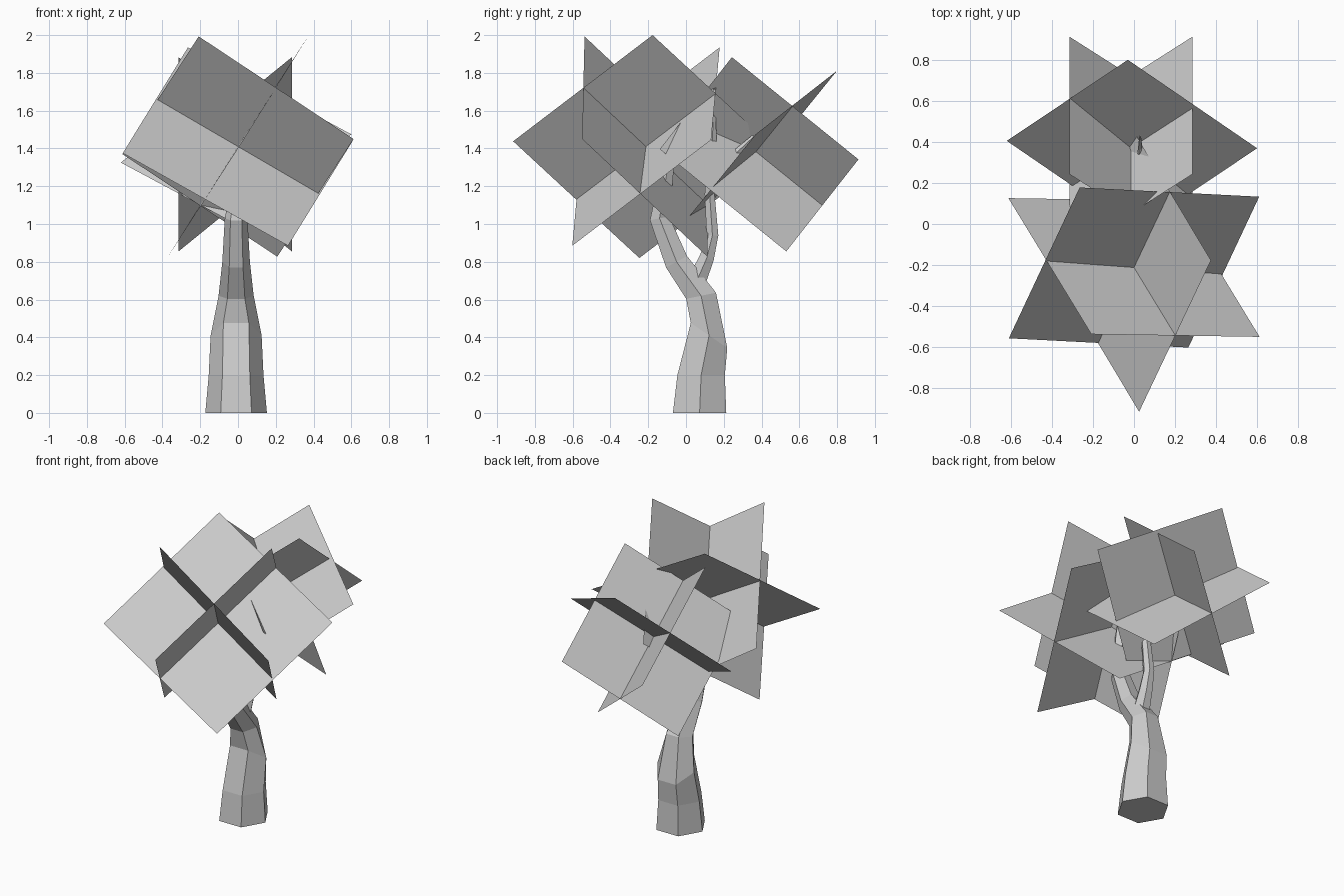
import bpy
import bmesh
import math
from mathutils import Vector

default_cube = bpy.data.objects.get("Cube")
if default_cube:
    bpy.data.objects.remove(default_cube, do_unlink=True)

SHADE = 0.6
grey = bpy.data.materials.new("plain grey")
grey.use_nodes = True
grey.diffuse_color = (SHADE, SHADE, SHADE, 1)
grey.node_tree.nodes["Principled BSDF"].inputs["Base Color"].default_value = grey.diffuse_color


def finish(name, bm):
    mesh = bpy.data.meshes.new(name)
    bm.to_mesh(mesh)
    bm.free()
    mesh.materials.append(grey)
    obj = bpy.data.objects.new(name, mesh)
    bpy.context.collection.objects.link(obj)
    return obj


def limb(name, rings, sides=6):
    """Loft through rings of (centre, radius, forward tilt)."""
    bm = bmesh.new()
    loops = []
    for centre, radius, tilt in rings:
        loop = []
        for i in range(sides):
            t = math.tau * i / sides
            depth = math.sin(t)
            offset = Vector((math.cos(t), depth * math.cos(tilt), depth * math.sin(tilt)))
            loop.append(bm.verts.new(Vector(centre) + radius * offset))
        loops.append(loop)
    for low, high in zip(loops, loops[1:]):
        for i in range(sides):
            j = (i + 1) % sides
            bm.faces.new((low[i], low[j], high[j], high[i]))
    bm.faces.new(loops[0][::-1])
    bm.faces.new(loops[-1])
    bmesh.ops.recalc_face_normals(bm, faces=bm.faces)
    return finish(name, bm)


def leaf_card(name, centre, diagonal_a, diagonal_b):
    """Flat sheet from its centre and two half diagonals."""
    c, a, b = Vector(centre), Vector(diagonal_a), Vector(diagonal_b)
    bm = bmesh.new()
    bm.faces.new([bm.verts.new(p) for p in (c + a, c + b, c - a, c - b)])
    return finish(name, bm)


# Trunk, bending into the front branch
limb("trunk", [
    ((-0.01, 0.072, 0), 0.163, 0),
    ((-0.01, 0.08, 0.2), 0.145, 0),
    ((-0.01, 0.122, 0.41), 0.135, -0.6),
    ((-0.01, 0.08, 0.62), 0.093, 0.2),
    ((-0.01, -0.05, 0.8), 0.073, 0.5),
    ((-0.01, -0.14, 1.03), 0.06, 0.2),
    ((0.02, -0.1, 1.28), 0.04, -0.2),
    ((0.06, -0.04, 1.52), 0.004, -0.2),
])

# Back branch and its twig
limb("back_branch", [
    ((-0.01, 0.04, 0.66), 0.06, -0.3),
    ((0, 0.11, 0.82), 0.045, -0.4),
    ((0, 0.14, 0.94), 0.036, 0),
    ((0.01, 0.125, 1.16), 0.03, 0),
    ((0.06, 0.14, 1.45), 0.025, 0),
    ((0.12, 0.15, 1.72), 0.004, 0),
])
limb("twig", [
    ((0.02, 0.13, 1.2), 0.028, -0.5),
    ((0.03, 0.27, 1.38), 0.022, -0.7),
    ((0.03, 0.43, 1.53), 0.004, -0.7),
])

# Front foliage: three crossed sheets
front = (0, -0.212, 1.41)
leaf_card("front_leaf_side", front, (0.375, 0.035, 0.59), (0.025, -0.703, 0.028))
leaf_card("front_leaf_upper", front, (-0.208, -0.325, 0.583), (0.612, -0.338, 0.04))
leaf_card("front_leaf_lower", front, (-0.265, 0.39, 0.525), (0.61, 0.345, 0.035))

# Back foliage: one slanted sheet and a mirrored pair
leaf_card("back_leaf_slanted", (-0.01, 0.387, 1.4), (-0.02, 0.413, 0.412), (0.61, -0.018, 0.075))
for side, label in ((1, "left"), (-1, "right")):
    leaf_card("back_leaf_" + label, (-0.015, 0.387, 1.369),
              (side * 0.3, 0.526, -0.027), (side * 0.3, -0.144, 0.514))
